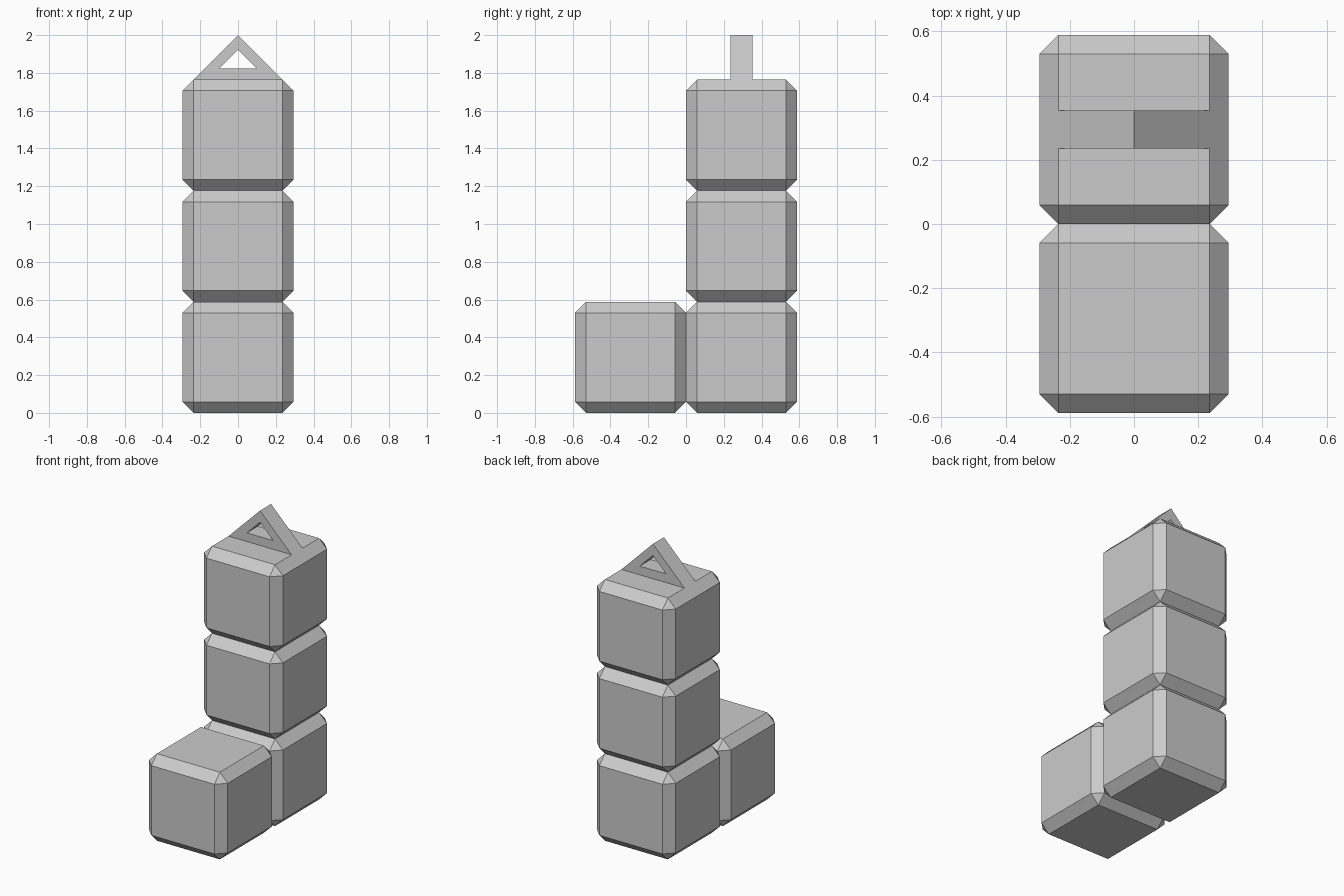
import bpy
import bmesh

SIDE = 2 / 3.4          # edge length of one cube
BEVEL = SIDE / 10       # chamfer width

if "Cube" in bpy.data.objects:
    bpy.data.objects.remove(bpy.data.objects["Cube"], do_unlink=True)

grey = bpy.data.materials.new("plain_grey")
grey.use_nodes = True
grey.diffuse_color = (0.6, 0.6, 0.6, 1)
grey.node_tree.nodes["Principled BSDF"].inputs["Base Color"].default_value = (0.6, 0.6, 0.6, 1)


def add_object(name, bm, location):
    bmesh.ops.recalc_face_normals(bm, faces=bm.faces)
    mesh = bpy.data.meshes.new(name)
    bm.to_mesh(mesh)
    bm.free()
    mesh.materials.append(grey)
    obj = bpy.data.objects.new(name, mesh)
    obj.location = location
    bpy.context.collection.objects.link(obj)
    return obj


def chamfered_cube(name, y, level):
    bm = bmesh.new()
    bmesh.ops.create_cube(bm, size=SIDE)
    bmesh.ops.bevel(bm, geom=bm.edges[:], offset=BEVEL, segments=1,
                    affect='EDGES', profile=0.5)
    add_object(name, bm, (0, y, SIDE * (level + 0.5)))


# Stack of three cubes at the back, one foot cube in front
for level, name in enumerate(("lower_cube", "middle_cube", "upper_cube")):
    chamfered_cube(name, SIDE / 2, level)
chamfered_cube("front_cube", -SIDE / 2, 0)


# Triangular hanging loop: outer and inner outline bridged, then thickened
def triangle(half_width, base):
    return [(-half_width, base), (half_width, base), (0, base + half_width)]


depth = SIDE / 5
bm = bmesh.new()
outer, inner = [[[bm.verts.new((x, y, z)) for x, z in outline]
                 for y in (-depth / 2, depth / 2)]
                for outline in (triangle(4 * BEVEL, 0), triangle(BEVEL * 5 / 3, BEVEL))]
for i in range(3):
    j = (i + 1) % 3
    for side in (0, 1):
        bm.faces.new((outer[side][i], outer[side][j], inner[side][j], inner[side][i]))
    for ring in (outer, inner):
        bm.faces.new((ring[0][i], ring[0][j], ring[1][j], ring[1][i]))
add_object("hanging_loop", bm, (0, SIDE / 2, 3 * SIDE))
